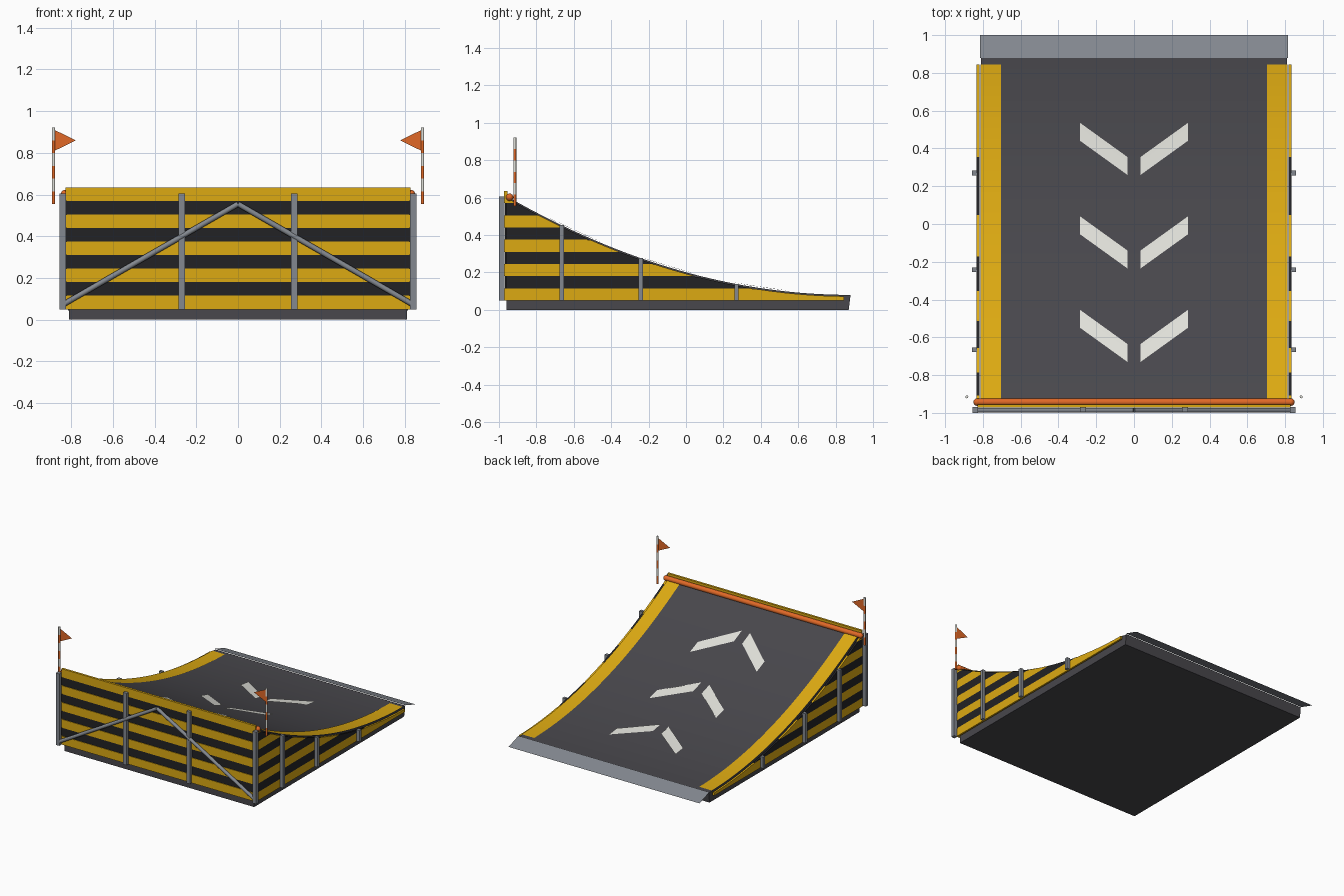
import bpy, math
from mathutils import Vector

cube = bpy.data.objects.get("Cube")
if cube:
    bpy.data.objects.remove(cube, do_unlink=True)


def material(name, rgb):
    m = bpy.data.materials.new(name)
    m.use_nodes = True
    m.diffuse_color = (*rgb, 1)
    m.node_tree.nodes["Principled BSDF"].inputs["Base Color"].default_value = (*rgb, 1)
    return m


DECK = material("deck grey", (0.065, 0.063, 0.072))
YELLOW = material("warning yellow", (0.72, 0.4, 0.006))
BLACK = material("stripe black", (0.016, 0.016, 0.018))
STEEL = material("steel", (0.23, 0.25, 0.28))
ORANGE = material("signal orange", (0.75, 0.14, 0.02))
WHITE = material("marking white", (0.75, 0.75, 0.7))


def build(name, verts, faces, mat):
    me = bpy.data.meshes.new(name)
    me.from_pydata(verts, [], faces)
    me.materials.append(mat)
    ob = bpy.data.objects.new(name, me)
    bpy.context.collection.objects.link(ob)
    return ob


def recalc(ob):
    import bmesh
    bm = bmesh.new()
    bm.from_mesh(ob.data)
    bmesh.ops.recalc_face_normals(bm, faces=bm.faces)
    bm.to_mesh(ob.data)
    bm.free()


def extrude_x(name, profile, x0, x1, mat):
    """Solid from a (y, z) outline, stretched between two x positions."""
    n = len(profile)
    verts = [(x, y, z) for x in (x0, x1) for y, z in profile]
    faces = [(i, (i + 1) % n, n + (i + 1) % n, n + i) for i in range(n)]
    faces += [tuple(range(n)), tuple(range(n, 2 * n))]
    ob = build(name, verts, faces, mat)
    recalc(ob)
    return ob


def box(name, x0, x1, y0, y1, z0, z1, mat):
    return extrude_x(name, [(y0, z0), (y1, z0), (y1, z1), (y0, z1)], x0, x1, mat)


def rod(name, a, b, r, mat, sides=12):
    a, b = Vector(a), Vector(b)
    bpy.ops.mesh.primitive_cylinder_add(vertices=sides, radius=r, depth=(b - a).length,
                                        location=(a + b) / 2)
    ob = bpy.context.object
    ob.name = name
    ob.rotation_euler = (b - a).to_track_quat("Z", "Y").to_euler()
    ob.data.materials.append(mat)
    bpy.ops.object.shade_smooth_by_angle(angle=math.radians(40))
    return ob


# Ramp curve
CURVE, FOOT, TOE = 0.156, 0.08, 0.88


def height(y):
    return FOOT + CURVE * (TOE - y) ** 2


def reach(z):
    """The y at which the curve drops to height z."""
    return TOE - math.sqrt(max(z - FOOT, 0) / CURVE)


def steps(a, b, n):
    return [a + (b - a) * i / n for i in range(n + 1)]


def sheet(name, rows, mat, lift=0.004):
    """Thin marking lying on the curve; rows are (x0, y0, x1, y1)."""
    verts, faces = [], []
    for x0, y0, x1, y1 in rows:
        verts += [(x0, y0, height(y0) + lift), (x1, y1, height(y1) + lift)]
    for i in range(len(rows) - 1):
        k = 2 * i
        faces.append((k, k + 1, k + 3, k + 2))
    ob = build(name, verts, faces, mat)
    if ob.data.polygons[0].normal.z < 0:
        ob.data.flip_normals()
    return ob


# Solid ramp body
top = [(y, height(y)) for y in steps(TOE, -0.96, 32)]
extrude_x("ramp_body", [(-0.96, 0), (0.87, 0)] + top, -0.81, 0.81, DECK)

# Entry lip
build("entry_lip", [(-0.815, TOE, 0.084), (0.815, TOE, 0.084), (0.815, 1, 0.045), (-0.815, 1, 0.045)],
      [(0, 3, 2, 1)], STEEL)

# Striped front and side cladding
STRIPE, BOTTOM = 0.065, 0.05
for i in range(9):
    z0 = BOTTOM + i * STRIPE
    z1 = z0 + STRIPE
    mat = BLACK if i % 2 else YELLOW
    half = 0.82 if i % 2 else 0.828
    box(f"front_stripe_{i}", -half, half, -0.968 if i % 2 else -0.972, -0.955, z0, z1, mat)
    end = min(reach(z0 + 0.008), 0.845)
    if end < -0.93:
        continue
    ridge = [(y, min(z1, height(y) - 0.008)) for y in steps(end, -0.962, 28)]
    outline = [(-0.962, z0)] + ([(end, z0)] if ridge[0][1] > z0 + 0.001 else []) + ridge
    for side, s in (("left", 1), ("right", -1)):
        extrude_x(f"{side}_stripe_{i}", outline, s * 0.819, s * 0.833, mat)

for side, s in (("left", 1), ("right", -1)):
    # Painted deck edge
    sheet(f"{side}_edge_band", [(s * 0.705, y, s * 0.812, y) for y in steps(-0.95, 0.845, 32)], YELLOW)

    # Chevron halves
    for i in range(3):
        y = 0.535 - 0.495 * i
        sheet(f"{side}_chevron_{i}",
              [(s * 0.285, y - d, s * 0.035, y - 0.18 - d) for d in steps(0, 0.095, 4)], WHITE, 0.006)

    # Side posts
    for i, y in enumerate((-0.665, -0.243, 0.27)):
        box(f"{side}_side_post_{i}", s * 0.83, s * 0.857, y - 0.012, y + 0.012, BOTTOM, height(y), STEEL)

    # Front posts and diagonal braces
    box(f"{side}_corner_post", s * 0.826, s * 0.856, -1, -0.97, BOTTOM, 0.605, STEEL)
    box(f"{side}_front_post", s * 0.255, s * 0.285, -0.994, -0.97, BOTTOM, 0.605, STEEL)
    rod(f"{side}_brace", (s * 0.835, -0.986, 0.075), (0, -0.986, 0.555), 0.013, STEEL)

    # Banded flag pole and pennant
    for i in range(6):
        z = 0.555 + i * 0.061
        rod(f"{side}_pole_band_{i}", (s * 0.885, -0.915, z), (s * 0.885, -0.915, z + 0.061),
            0.008, WHITE if i % 2 else ORANGE)
    build(f"{side}_flag", [(s * 0.88, -0.915, 0.91), (s * 0.88, -0.915, 0.81), (s * 0.777, -0.915, 0.86)],
          [(0, 1, 2)], ORANGE)

    # Rounded end of the lip bar
    bpy.ops.mesh.primitive_uv_sphere_add(segments=16, ring_count=8, radius=0.02,
                                         location=(s * 0.83, -0.943, 0.602))
    cap = bpy.context.object
    cap.name = f"{side}_bar_end"
    cap.data.materials.append(ORANGE)
    bpy.ops.object.shade_smooth()

# Bar along the launch edge
rod("launch_bar", (-0.83, -0.943, 0.602), (0.83, -0.943, 0.602), 0.019, ORANGE, 16)
